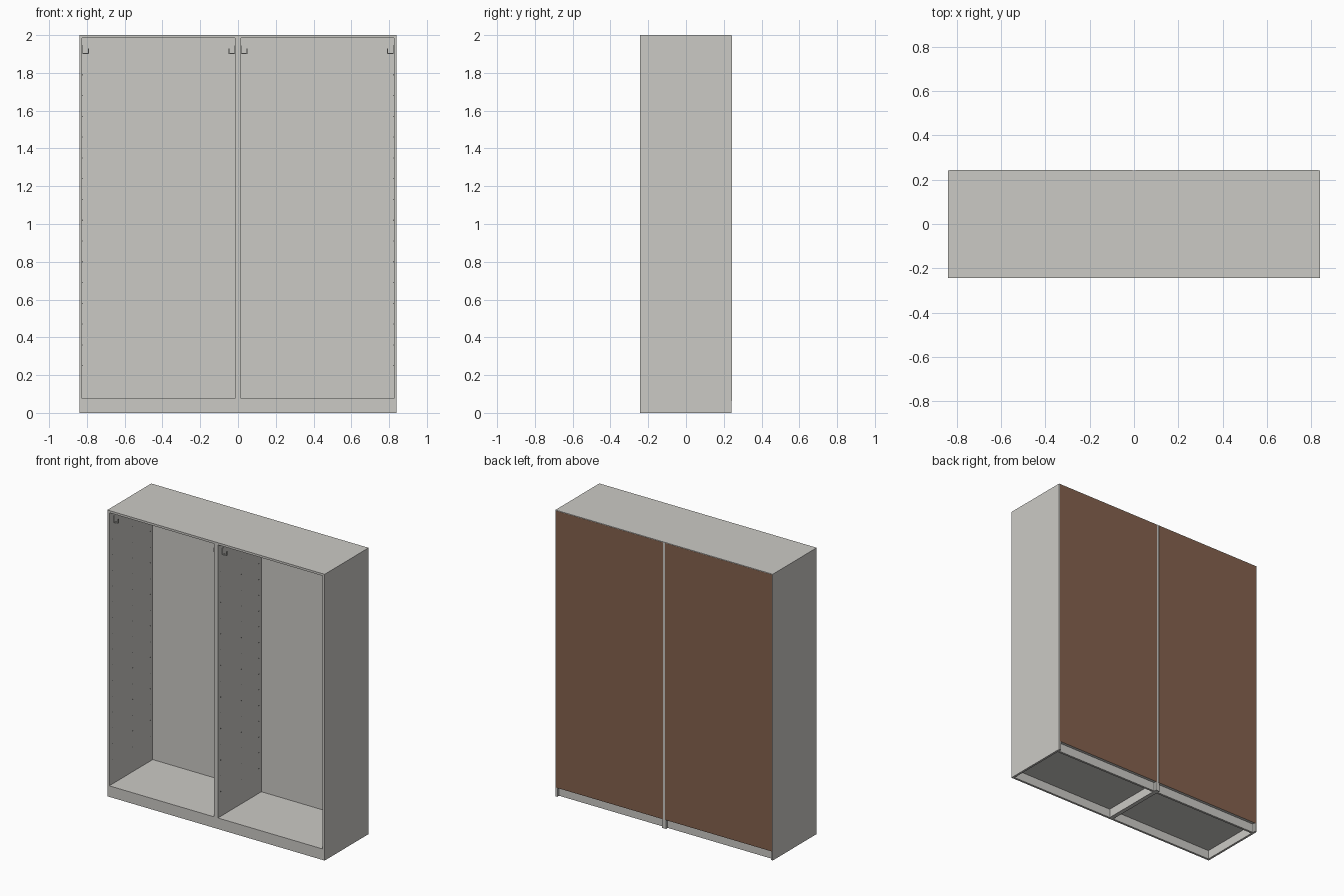
import bpy
import bmesh
from mathutils import Matrix, Vector

cube = bpy.data.objects.get("Cube")
if cube:
    bpy.data.objects.remove(cube, do_unlink=True)

HALF_W, HALF_D, HEIGHT = 0.84, 0.243, 2.0
T = 0.015            # board thickness
FLOOR_TOP = 0.077    # top of the bottom board
BACK_T = 0.006


def material(name, colour):
    m = bpy.data.materials.new(name)
    m.use_nodes = True
    m.diffuse_color = (*colour, 1)
    m.node_tree.nodes["Principled BSDF"].inputs["Base Color"].default_value = (*colour, 1)
    return m


WHITE = material("warm white", (0.60, 0.59, 0.56))
BROWN = material("hardboard brown", (0.23, 0.12, 0.075))
DARK = material("hole grey", (0.10, 0.10, 0.10))


def add_box(bm, lo, hi):
    lo, hi = Vector(lo), Vector(hi)
    mat = Matrix.Translation((lo + hi) / 2) @ Matrix.Diagonal((*(hi - lo), 1))
    bmesh.ops.create_cube(bm, size=1, matrix=mat)


def finish(name, bm, *mats):
    bmesh.ops.recalc_face_normals(bm, faces=bm.faces)
    me = bpy.data.meshes.new(name)
    bm.to_mesh(me)
    bm.free()
    for m in mats:
        me.materials.append(m)
    ob = bpy.data.objects.new(name, me)
    bpy.context.collection.objects.link(ob)
    return ob


def board(name, lo, hi):
    bm = bmesh.new()
    add_box(bm, lo, hi)
    return finish(name, bm, WHITE)


def back_panel(name, x0, x1):
    # white towards the inside, bare brown on the rear
    bm = bmesh.new()
    add_box(bm, (x0, HALF_D - BACK_T, FLOOR_TOP - T), (x1, HALF_D, HEIGHT - 0.004))
    bmesh.ops.recalc_face_normals(bm, faces=bm.faces)
    for f in bm.faces:
        f.material_index = 1 if f.normal.y > 0.5 else 0
    finish(name, bm, WHITE, BROWN)


def peg_holes(name, x):
    # three columns of shelf holes on an inner wall
    bm = bmesh.new()
    for y in (-0.21, 0.016, 0.21):
        for i in range(15):
            mat = Matrix.Translation((x, y, 0.25 + i * 0.11)) @ Matrix.Rotation(1.5708, 4, "Y")
            bmesh.ops.create_cone(bm, cap_ends=True, segments=8, radius1=0.003,
                                  radius2=0.003, depth=0.001, matrix=mat)
    finish(name, bm, DARK)


def bracket(name, wall, inward):
    # small open hook fixed high on an inner wall
    bm = bmesh.new()
    y0, y1 = -0.197, -0.185
    for a, b, z0, z1 in ((0, 0.004, 1.90, 1.945), (0, 0.035, 1.90, 1.904),
                         (0.031, 0.035, 1.90, 1.93)):
        xs = sorted((wall + inward * a, wall + inward * b))
        add_box(bm, (xs[0], y0, z0), (xs[1], y1, z1))
    finish(name, bm, WHITE)


back = HALF_D - 0.001      # carcass stops just short of the rear skin
inner_back = HALF_D - BACK_T
for side, start in (("right", -HALF_W), ("left", 0.0)):
    end = start + HALF_W
    x0, x1 = start + T, end - T

    # carcass boards
    board(side + "_unit_right_wall", (start, -HALF_D, 0), (x0, back, HEIGHT))
    board(side + "_unit_left_wall", (x1, -HALF_D, 0), (end, back, HEIGHT))
    board(side + "_unit_top", (x0, -HALF_D, HEIGHT - T), (x1, back, HEIGHT))
    board(side + "_unit_floor", (x0, -HALF_D, FLOOR_TOP - T), (x1, inner_back, FLOOR_TOP))

    # plinth rails, the rear one set in
    board(side + "_unit_front_plinth", (x0, -HALF_D, 0), (x1, -HALF_D + T, FLOOR_TOP - T))
    board(side + "_unit_rear_plinth", (x0, HALF_D - 0.035, 0), (x1, HALF_D - 0.02, FLOOR_TOP - T))

    back_panel(side + "_unit_back_panel", start + 0.007, end - 0.007)

    # fittings on both inner walls
    for wall_name, x, inward in (("right", x0, 1), ("left", x1, -1)):
        peg_holes(f"{side}_unit_{wall_name}_peg_holes", x)
        bracket(f"{side}_unit_{wall_name}_rail_bracket", x, inward)
